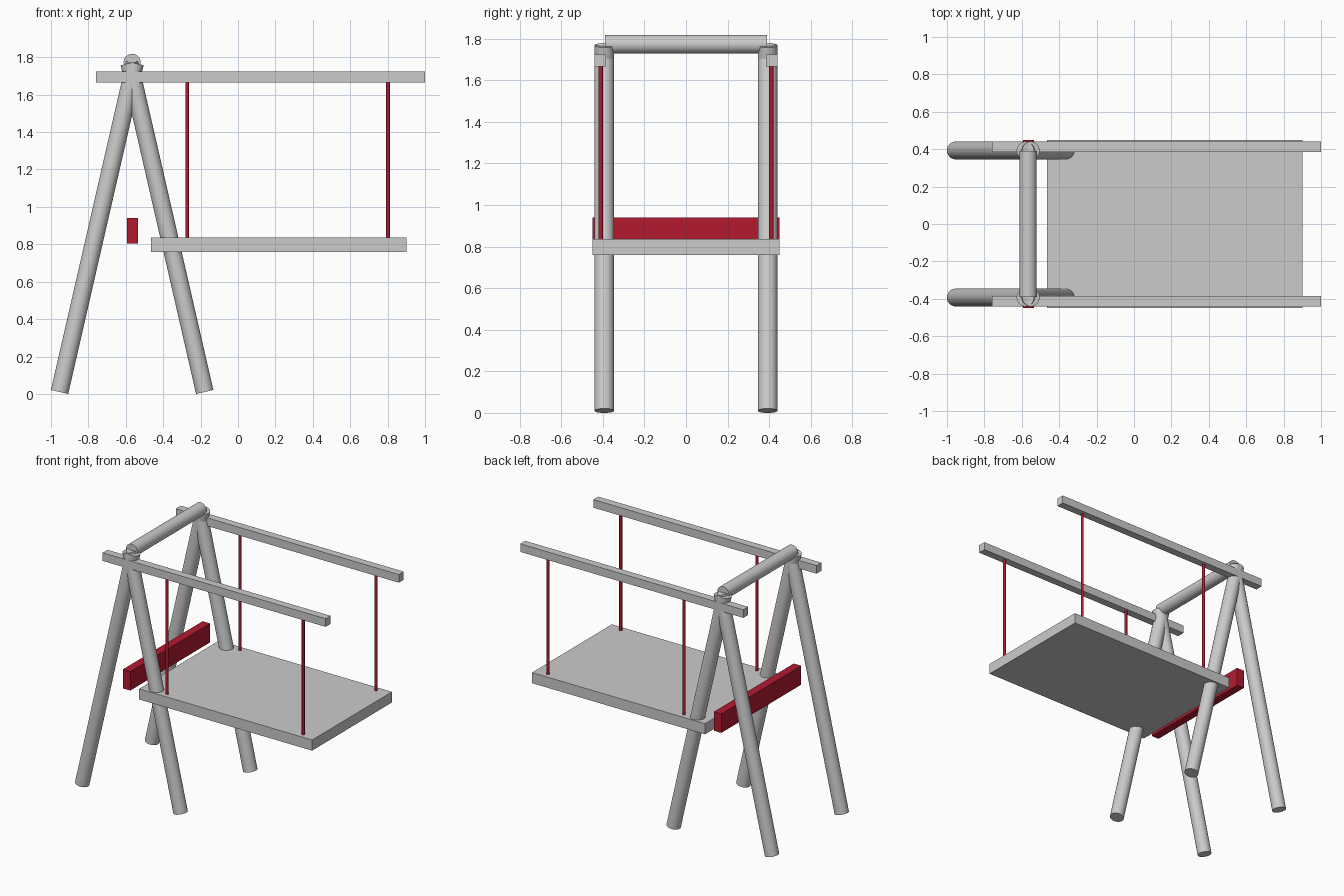
import bpy
from mathutils import Vector

if "Cube" in bpy.data.objects:
    bpy.data.objects.remove(bpy.data.objects["Cube"])

red = bpy.data.materials.new("red")
red.diffuse_color = (0.45, 0.01, 0.03, 1)
red.use_nodes = True
red.node_tree.nodes["Principled BSDF"].inputs["Base Color"].default_value = red.diffuse_color


def box(name, lo, hi, mat=None):
    lo, hi = Vector(lo), Vector(hi)
    bpy.ops.mesh.primitive_cube_add(size=1, location=(lo + hi) / 2)
    ob = bpy.context.object
    ob.name = name
    ob.scale = hi - lo
    bpy.ops.object.transform_apply(location=False, rotation=False, scale=True)
    if mat:
        ob.data.materials.append(mat)
    return ob


def rod(name, a, b, radius, sides=32, mat=None):
    a, b = Vector(a), Vector(b)
    d = b - a
    bpy.ops.mesh.primitive_cylinder_add(vertices=sides, radius=radius,
                                        depth=d.length, location=(a + b) / 2)
    ob = bpy.context.object
    ob.name = name
    ob.rotation_euler = d.to_track_quat('Z', 'Y').to_euler()
    bpy.ops.object.shade_smooth_by_angle()
    if mat:
        ob.data.materials.append(mat)
    return ob


APEX = -0.566  # x of the A-frame centre line

for side, s in (("front", -1), ("back", 1)):
    # Crossed A-frame legs
    for end, t in (("left", -1), ("right", 1)):
        rod(f"{side}_{end}_leg", (APEX + t * 0.388, s * 0.393, 0.0105),
            (APEX - t * 0.015, s * 0.393, 1.768), 0.0475)
    # Overhead rail
    y = sorted((s * 0.385, s * 0.44))
    box(f"{side}_rail", (-0.76, y[0], 1.666), (1.0, y[1], 1.724))
    # Hanging rods between rail and platform
    for end, x in (("left", -0.272), ("right", 0.802)):
        rod(f"{side}_{end}_hanger", (x, s * 0.41, 0.83), (x, s * 0.41, 1.67),
            0.01, 16, red)

# Top bar joining the two A-frames
rod("top_bar", (APEX, -0.39, 1.773), (APEX, 0.39, 1.773), 0.0455)

# Hanging platform and red cross board
box("platform", (-0.465, -0.45, 0.76), (0.9, 0.45, 0.836))
box("cross_board", (-0.594, -0.45, 0.805), (-0.535, 0.45, 0.94), red)
